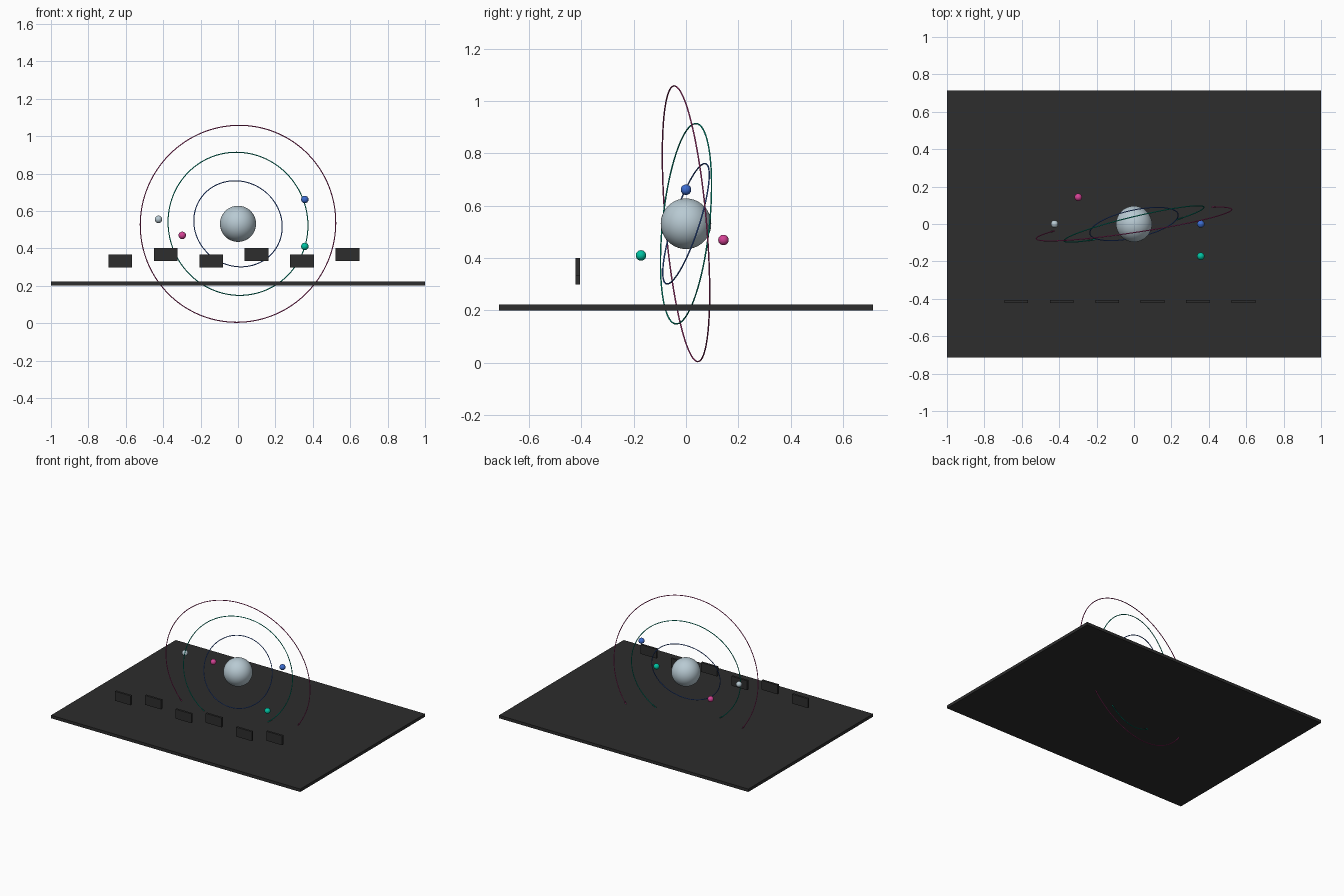
import bpy, math
from mathutils import Vector

if "Cube" in bpy.data.objects:
    bpy.data.objects.remove(bpy.data.objects["Cube"])

U = 1 / 14          # design unit: the base is 28 x 20 units
CZ = 0.531          # height of the central sphere


def material(name, rgb):
    m = bpy.data.materials.new(name)
    m.diffuse_color = (*rgb, 1)
    m.use_nodes = True
    m.node_tree.nodes["Principled BSDF"].inputs["Base Color"].default_value = m.diffuse_color
    return m


DARK = material("charcoal", (0.026, 0.026, 0.026))
PALE = material("pale blue grey", (0.48, 0.59, 0.65))
BLUE = material("blue", (0.045, 0.15, 0.63))
GREEN = material("green", (0.0, 0.54, 0.36))
PINK = material("pink", (0.66, 0.055, 0.30))


def finish(name, mat, smooth=False):
    ob = bpy.context.object
    ob.name = name
    ob.data.materials.append(mat)
    if smooth:
        bpy.ops.object.shade_smooth()
    return ob


def box(name, loc, size, mat):
    bpy.ops.mesh.primitive_cube_add(size=1, location=loc)
    bpy.context.object.scale = size
    bpy.ops.object.transform_apply(location=False, rotation=False, scale=True)
    return finish(name, mat)


def ball(name, loc, radius, mat, segments, rings):
    bpy.ops.mesh.primitive_uv_sphere_add(
        segments=segments, ring_count=rings, radius=radius, location=loc)
    return finish(name, mat, True)


def orbit(name, radius, normal, mat):
    # thin hoop whose axis points along the given normal
    rot = Vector(normal).to_track_quat('Z', 'Y').to_euler()
    bpy.ops.mesh.primitive_torus_add(
        major_radius=radius, minor_radius=0.0028, major_segments=128,
        minor_segments=8, location=(0, 0, CZ), rotation=rot)
    return finish(name, mat, True)


# base slab
box("base_slab", (0, 0, 0.211), (2, 20 * U, 0.3 * U), DARK)

# central sphere
ball("central_sphere", (0, 0, CZ), 0.0965, PALE, 48, 32)

# tilted orbit hoops
orbit("outer_orbit", 0.5285, (-0.148, 0.985, 0.086), PINK)
orbit("middle_orbit", 0.3845, (-0.233, 0.967, -0.10), GREEN)
orbit("inner_orbit", 0.2415, (-0.205, 0.93, -0.305), BLUE)

# small floating balls
for name, loc, mat in (
        ("blue_ball", (0.357, 0, 0.661), BLUE),
        ("green_ball", (0.357, -0.172, 0.41), GREEN),
        ("pink_ball", (-0.298, 0.143, 0.469), PINK),
        ("pale_ball", (-0.425, 0, 0.555), PALE)):
    ball(name, loc, 0.02, mat, 20, 14)

# row of floating panels at alternating heights
for i in range(6):
    z = 0.332 if i % 2 == 0 else 0.367
    box(f"panel_{i + 1}", (-0.629 + i * 3.4 * U, -0.4135, z),
        (0.127, 0.0155, 0.068), DARK)
